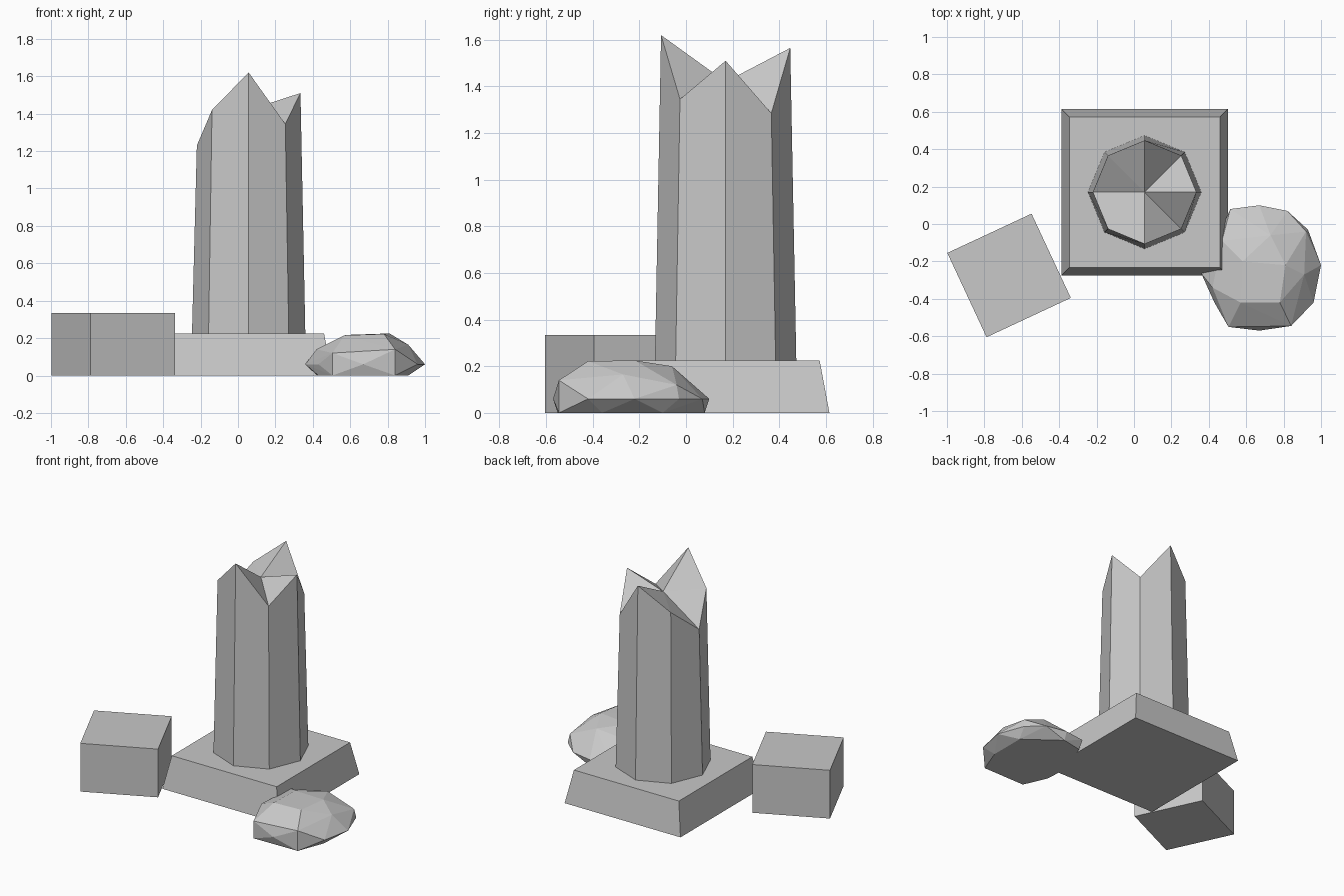
import bpy, bmesh, math
from mathutils import Vector

if "Cube" in bpy.data.objects:
    bpy.data.objects.remove(bpy.data.objects["Cube"])

stone = bpy.data.materials.new("grey stone")
stone.diffuse_color = (0.58, 0.58, 0.58, 1)
stone.use_nodes = True
stone.node_tree.nodes["Principled BSDF"].inputs["Base Color"].default_value = stone.diffuse_color


def finish(name, bm):
    bmesh.ops.recalc_face_normals(bm, faces=bm.faces[:])
    me = bpy.data.meshes.new(name)
    bm.to_mesh(me)
    bm.free()
    me.materials.append(stone)
    ob = bpy.data.objects.new(name, me)
    bpy.context.collection.objects.link(ob)
    return ob


def ring(bm, cx, cy, radii, heights, n, start=0.0):
    verts = []
    for i in range(n):
        a = start + 2 * math.pi * i / n
        verts.append(bm.verts.new((cx + radii * math.cos(a), cy + radii * math.sin(a), heights[i])))
    return verts


def bridge(bm, low, high):
    n = len(low)
    for i in range(n):
        j = (i + 1) % n
        bm.faces.new((low[i], low[j], high[j], high[i]))


def frustum(name, cx, cy, half_low, half_high, z_top, turn=0.0):
    bm = bmesh.new()
    start = math.pi / 4 + turn
    low = ring(bm, cx, cy, half_low * math.sqrt(2), [0] * 4, 4, start)
    high = ring(bm, cx, cy, half_high * math.sqrt(2), [z_top] * 4, 4, start)
    bridge(bm, low, high)
    bm.faces.new(low)
    bm.faces.new(high)
    return finish(name, bm)


# square plinth with sloping sides, and the loose block beside it
CX, CY = 0.057, 0.17
frustum("plinth", CX, CY, 0.445, 0.403, 0.225)
frustum("fallen_block", -0.668, -0.275, 0.2485, 0.2485, 0.335, math.radians(25))

# eight-sided tapering column with a jagged broken top
bm = bmesh.new()
broken = [1.51, 1.285, 1.565, 1.40, 1.23, 1.42, 1.62, 1.345]  # from +x, anticlockwise
low = ring(bm, CX, CY, 0.303, [0.225] * 8, 8)
high = ring(bm, CX, CY, 0.277, broken, 8)
bridge(bm, low, high)
bm.faces.new(low)
middle = bm.verts.new((CX, CY, 1.42))
for i in range(8):
    bm.faces.new((high[i], high[(i + 1) % 8], middle))
finish("broken_column", bm)

# flattened faceted boulder: widest outline, smaller foot, and upper corners
outline = [(0.515, 0.08), (0.67, 0.1), (0.82, 0.07), (0.93, -0.03), (1.0, -0.22), (0.96, -0.42),
           (0.67, -0.57), (0.43, -0.42), (0.36, -0.265), (0.46, -0.05)]
upper = [(0.505, -0.55, 0.12), (0.84, -0.545, 0.14), (0.57, -0.42, 0.215), (0.78, -0.42, 0.222),
         (0.91, -0.27, 0.165), (0.92, -0.04, 0.12), (0.42, -0.34, 0.14), (0.58, -0.2, 0.217),
         (0.81, -0.22, 0.225), (0.73, -0.06, 0.2), (0.47, -0.09, 0.16)]
foot = [(0.505, -0.55), (0.84, -0.545), (0.91, -0.36), (0.91, -0.1), (0.67, 0.08),
        (0.52, 0.05), (0.42, -0.2), (0.43, -0.38)]
bm = bmesh.new()
points = [(x, y, 0.06) for x, y in outline] + [(x, y, 0) for x, y in foot] + upper
for p in points:
    bm.verts.new(Vector(p))
hull = bmesh.ops.convex_hull(bm, input=bm.verts[:])
loose = [v for v in bm.verts if not v.link_faces]
bmesh.ops.delete(bm, geom=loose, context='VERTS')
finish("boulder", bm)
